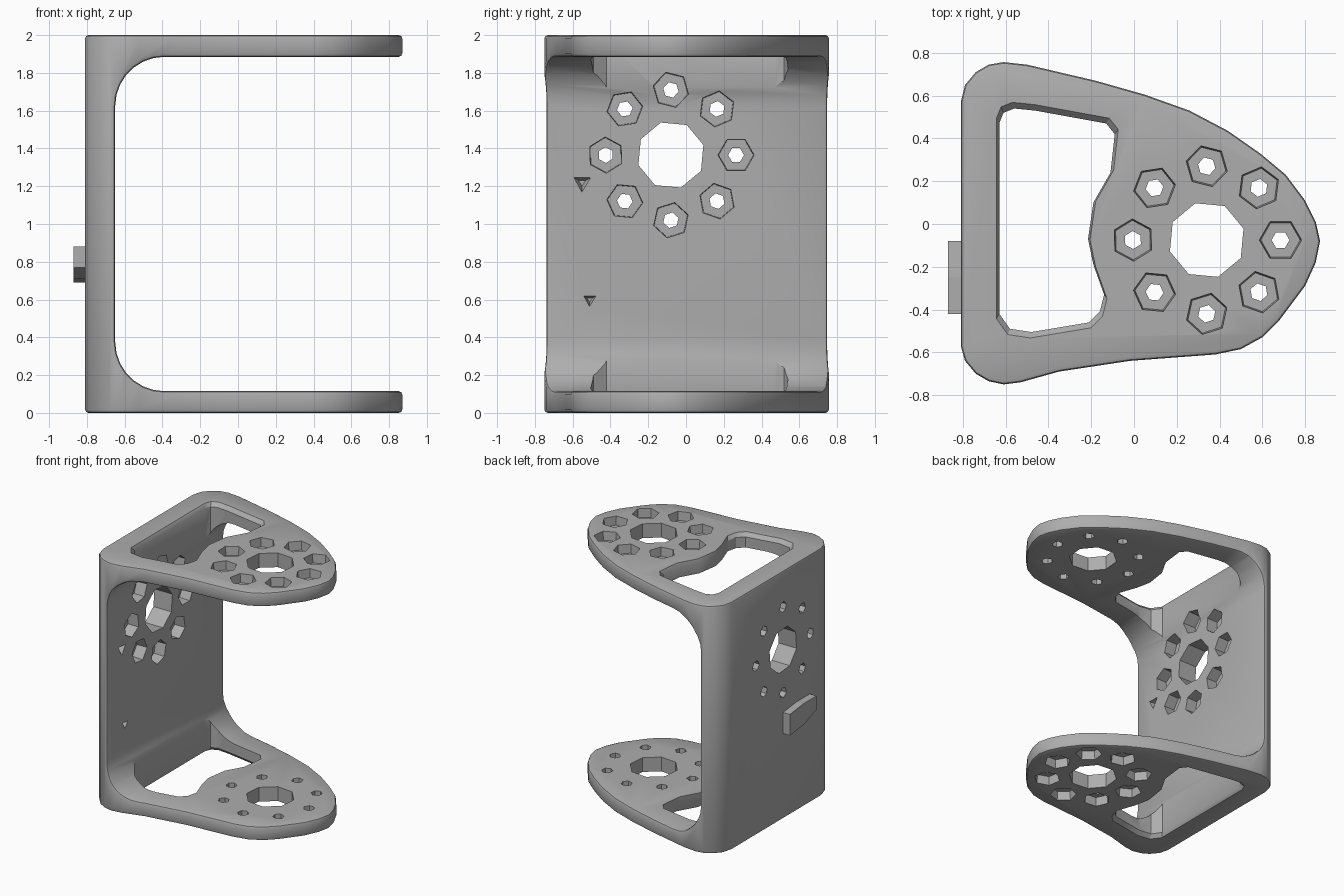
import bpy, bmesh, math

if "Cube" in bpy.data.objects:
    bpy.data.objects.remove(bpy.data.objects["Cube"])

grey = bpy.data.materials.new("light_grey")
grey.use_nodes = True
GREY = (0.42, 0.42, 0.42, 1)
grey.diffuse_color = GREY
grey.node_tree.nodes["Principled BSDF"].inputs["Base Color"].default_value = GREY

# Where the loft coordinates (a, b, height) go for each drilling direction
AXES = {"x": lambda a, b, h: (h, a, b),
        "y": lambda a, b, h: (b, h, a),
        "z": lambda a, b, h: (a, b, h)}


def loft(bm, points, levels, axis, centre=(0, 0)):
    """Stack scaled copies of a flat outline into a closed solid."""
    rings = []
    for height, scale in levels:
        rings.append([bm.verts.new(AXES[axis](centre[0] + (a - centre[0]) * scale,
                                              centre[1] + (b - centre[1]) * scale, height))
                      for a, b in points])
    n = len(points)
    for low, high in zip(rings, rings[1:]):
        for i in range(n):
            bm.faces.new((low[i], low[(i + 1) % n], high[(i + 1) % n], high[i]))
    bm.faces.new(rings[0])
    bm.faces.new(rings[-1])


def ring(centre, radius, sides, turn=0.0):
    return [(centre[0] + radius * math.cos(turn + math.tau * i / sides),
             centre[1] + radius * math.sin(turn + math.tau * i / sides)) for i in range(sides)]


def make_object(name, bm):
    bmesh.ops.recalc_face_normals(bm, faces=bm.faces)
    mesh = bpy.data.meshes.new(name)
    bm.to_mesh(mesh)
    bm.free()
    mesh.materials.append(grey)
    obj = bpy.data.objects.new(name, mesh)
    bpy.context.collection.objects.link(obj)
    return obj


def apply_modifier(obj, kind, **settings):
    mod = obj.modifiers.new(kind.title(), kind)
    for key, value in settings.items():
        setattr(mod, key, value)
    bpy.context.view_layer.objects.active = obj
    bpy.ops.object.modifier_apply(modifier=mod.name)


def combine(obj, bm, operation):
    cutter = make_object("cutter", bm)
    cutter.hide_render = True
    apply_modifier(obj, "BOOLEAN", object=cutter, operation=operation, solver="EXACT")
    bpy.data.objects.remove(cutter)


# U-shaped side profile (z, x) with large inner fillets
TOP, THICK, BACK, WALL, TIP, FILLET = 2.0, 0.115, -0.81, -0.65, 0.9, 0.26
lower = [(THICK, TIP)]
for i in range(8):
    t = i / 7 * math.pi / 2
    lower.append((THICK + FILLET * (1 - math.cos(t)), WALL + FILLET * (1 - math.sin(t))))
upper = [(TOP - z, x) for z, x in reversed(lower)]
bm = bmesh.new()
loft(bm, [(0, BACK), (0, TIP)] + lower + upper + [(TOP, TIP), (TOP, BACK)],
     [(-1, 1), (1, 1)], "y")
bracket = make_object("bracket", bm)

# Teardrop plan outline (x, y)
plan = [(-0.9, 0.4), (-0.81, 0.57), (-0.79, 0.65), (-0.74, 0.71), (-0.68, 0.745), (-0.61, 0.757),
        (-0.5, 0.745), (-0.18, 0.67), (0.05, 0.605), (0.26, 0.53), (0.44, 0.435), (0.59, 0.33),
        (0.71, 0.23), (0.8, 0.11), (0.85, 0.01), (0.87, -0.08), (0.85, -0.18), (0.8, -0.29),
        (0.68, -0.45), (0.6, -0.53), (0.5, -0.585), (0.38, -0.61), (-0.02, -0.64), (-0.35, -0.69),
        (-0.53, -0.74), (-0.61, -0.75), (-0.68, -0.735), (-0.74, -0.70), (-0.79, -0.64),
        (-0.81, -0.57), (-0.9, -0.4)]
bm = bmesh.new()
loft(bm, plan, [(-0.5, 1), (2.5, 1)], "z")
combine(bracket, bm, "INTERSECT")
apply_modifier(bracket, "BEVEL", width=0.028, segments=2, limit_method="ANGLE",
               angle_limit=math.radians(40))

# Windows through both plates, flared at the outer face
window = [(-0.63, 0.47), (-0.61, 0.52), (-0.56, 0.54), (-0.46, 0.53), (-0.13, 0.47),
          (-0.09, 0.42), (-0.11, 0.24), (-0.19, 0.1), (-0.215, -0.07), (-0.19, -0.19),
          (-0.14, -0.33), (-0.16, -0.41), (-0.21, -0.46), (-0.48, -0.505), (-0.58, -0.49),
          (-0.63, -0.42)]
bm = bmesh.new()
for outer, inward in ((0, 1), (TOP, -1)):
    loft(bm, window, [(outer - inward * 0.02, 1.09), (outer + inward * 0.03, 1),
                      (outer + inward * 0.42, 1)], "z", (-0.39, 0.01))
combine(bracket, bm, "DIFFERENCE")


# Bolt circle: one large bore and eight hexagonal counterbored holes
def bolt_circle(bm, centre, axis, start, seat, end):
    loft(bm, ring(centre, 0.18, 8, 0.3), [(start, 1), (end, 1)], axis)
    for i in range(8):
        spot = ring(centre, 0.345, 8)[i]
        loft(bm, ring(spot, 0.1, 6, i * 0.4),
             [(start, 1), (seat, 0.92), (seat, 0.42), (end, 0.42)], axis, spot)


bm = bmesh.new()
HUB = (0.34, -0.075)
bolt_circle(bm, HUB, "z", -0.01, 0.07, 0.2)
bolt_circle(bm, HUB, "z", TOP + 0.01, TOP - 0.07, TOP - 0.2)
bolt_circle(bm, (-0.08, 1.365), "x", -0.55, -0.74, -0.9)
# Small triangular pits in the inner wall
for spot, size in (((-0.55, 1.22), 0.07), ((-0.51, 0.6), 0.05)):
    loft(bm, ring(spot, size, 3, 0.5), [(-0.62, 1), (-0.7, 0.3)], "x", spot)
combine(bracket, bm, "DIFFERENCE")

# Raised tab on the back wall
bm = bmesh.new()
loft(bm, [(-0.08, 0.69), (-0.08, 0.86), (-0.25, 0.88), (-0.42, 0.88), (-0.42, 0.77), (-0.26, 0.71)],
     [(-0.87, 1), (-0.78, 1)], "x")
tab = make_object("back_tab", bm)

# Soft shading on the curved faces only
bpy.ops.object.select_all(action="DESELECT")
bracket.select_set(True)
bpy.context.view_layer.objects.active = bracket
bpy.ops.object.shade_smooth_by_angle(angle=math.radians(28))

# Centre the model on the ground plane
for obj in (bracket, tab):
    obj.location = (0, 0, 0)
